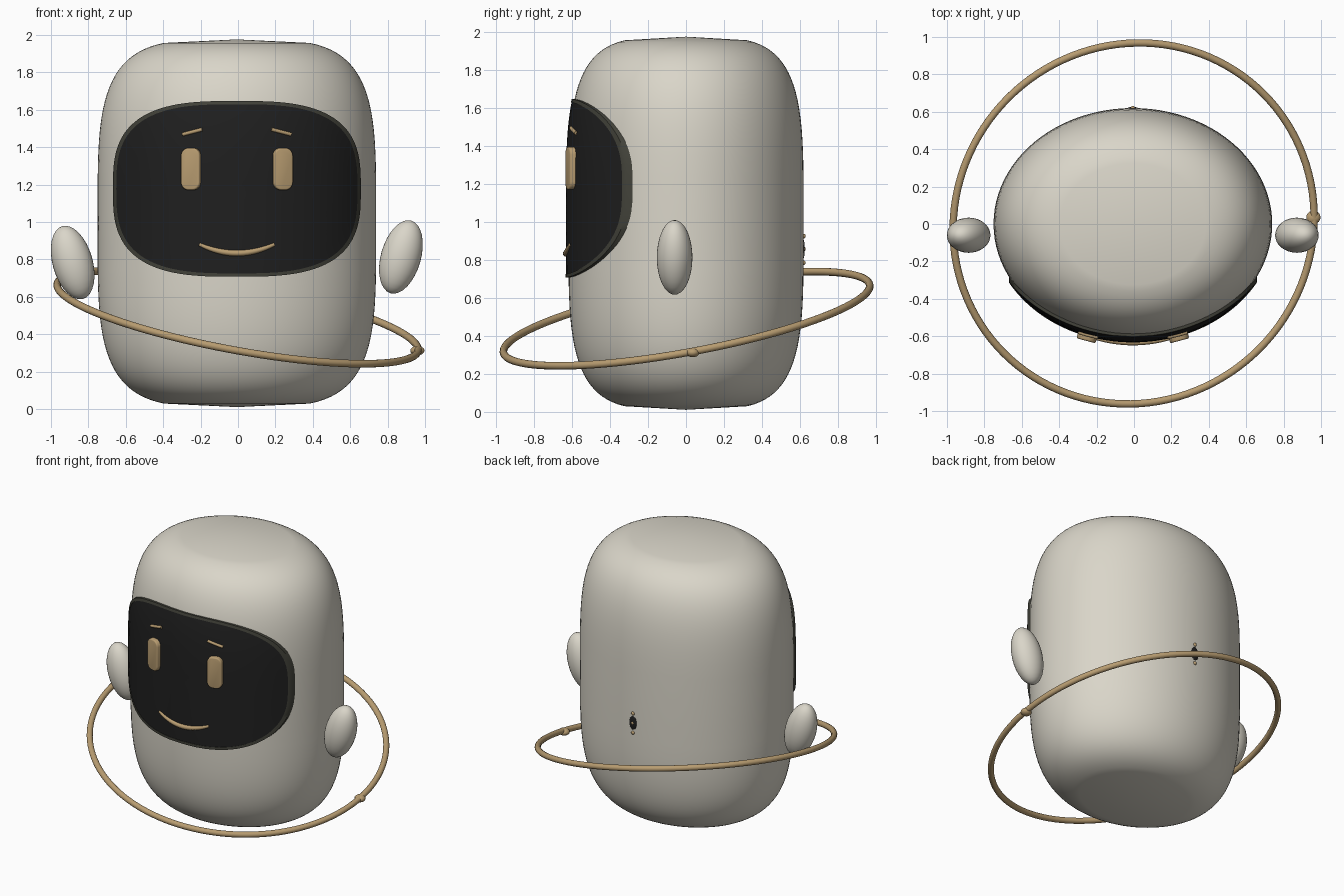
import bpy, bmesh, math
from mathutils import Matrix, Vector

if "Cube" in bpy.data.objects:
    bpy.data.objects.remove(bpy.data.objects["Cube"])

CX, CZ = -0.006, 0.993            # body centre
A, B, H = 0.745, 0.62, 0.983      # body half sizes


def material(name, rgb):
    m = bpy.data.materials.new(name)
    m.diffuse_color = (*rgb, 1)
    m.use_nodes = True
    m.node_tree.nodes["Principled BSDF"].inputs["Base Color"].default_value = m.diffuse_color
    return m


CREAM = material("warm_white", (0.70, 0.67, 0.585))
GOLD = material("brass", (0.48, 0.335, 0.165))
BLACK = material("screen_black", (0.014, 0.014, 0.014))
RIM = material("rim_grey", (0.055, 0.055, 0.042))


def finish(name, bm, *mats, angle=40):
    bmesh.ops.recalc_face_normals(bm, faces=bm.faces)
    me = bpy.data.meshes.new(name)
    bm.to_mesh(me)
    bm.free()
    ob = bpy.data.objects.new(name, me)
    bpy.context.collection.objects.link(ob)
    for m in mats:
        me.materials.append(m)
    bpy.ops.object.select_all(action='DESELECT')
    ob.select_set(True)
    bpy.context.view_layer.objects.active = ob
    bpy.ops.object.shade_smooth_by_angle(angle=math.radians(angle))
    return ob


def loft(bm, start, rings, end):
    """Closed skin from a start point through equal rings to an end point."""
    loops = [[bm.verts.new(p) for p in r] for r in rings]
    n = len(loops[0])
    bands = []
    for tip, loop in ((start, loops[0]), (end, loops[-1])):
        v = bm.verts.new(tip)
        bands.append([bm.faces.new((v, loop[i], loop[(i + 1) % n])) for i in range(n)])
    for a, b in zip(loops, loops[1:]):
        bands.append([bm.faces.new((a[i], a[(i + 1) % n], b[(i + 1) % n], b[i]))
                      for i in range(n)])
    return bands


def spow(v, e):
    return math.copysign(abs(v) ** e, v)


def front(x, z, off=0.0):
    """Point on the front of the body, pushed out by off (x from body centre)."""
    s = (1 - min(1, abs((z - CZ) / H)) ** 4) ** 0.25
    q = max(0, s * s - (x / (A + off)) ** 2)
    return Vector((CX + x, -(B + off) * math.sqrt(q), z))


def ellipsoid(name, loc, radii, mat, tilt=0, seg=32):
    bm = bmesh.new()
    bmesh.ops.create_uvsphere(
        bm, u_segments=seg, v_segments=seg // 2, radius=1,
        matrix=Matrix.Translation(loc) @ Matrix.Rotation(tilt, 4, 'Y')
        @ Matrix.Diagonal((*radii, 1)))
    return finish(name, bm, mat, angle=60)


def tube(name, pts, radii, mat, seg=12):
    """Round bar through points that run mainly along x."""
    bm = bmesh.new()
    rings = []
    for i, p in enumerate(pts):
        t = (pts[min(i + 1, len(pts) - 1)] - pts[max(i - 1, 0)]).normalized()
        u = t.cross(Vector((0, 1, 0))).normalized()
        w = t.cross(u)
        rings.append([p + radii[i] * (u * math.cos(k * math.tau / seg) + w * math.sin(k * math.tau / seg))
                      for k in range(seg)])
    loft(bm, pts[0], rings, pts[-1])
    return finish(name, bm, mat)


# Body: elliptical barrel with superellipse profile and shallow conical ends
bm = bmesh.new()
rings = []
for i in range(41):
    phi = math.radians(15.9 + (180 - 31.8) * i / 40)
    r, z = math.sin(phi) ** 0.5, spow(math.cos(phi), 0.5)
    rings.append([(CX + A * r * math.cos(k * math.tau / 96), B * r * math.sin(k * math.tau / 96),
                   CZ + H * z) for k in range(96)])
loft(bm, (CX, 0, CZ + H), rings, (CX, 0, CZ - H))
finish("body", bm, CREAM, angle=60)

# Face screen: rounded panel wrapped on the body, with a grey rim band
SX, SZ, SC = 0.663, 0.47, 1.177


def screen_ring(hw, hh, off):
    out = []
    for k in range(96):
        c, s = math.cos(k * math.tau / 96), math.sin(k * math.tau / 96)
        out.append(front(hw * spow(c, 2 / 3), SC + hh * spow(s, 2 / 3), off))
    return out


bm = bmesh.new()
rw = 0.018
steps = [screen_ring((SX - rw) * i / 14, (SZ - rw) * i / 14, 0.013) for i in range(1, 15)]
steps += [screen_ring(SX - rw, SZ - rw, 0.016), screen_ring(SX, SZ, 0.016), screen_ring(SX, SZ, -0.02)]
bands = loft(bm, front(0, SC, 0.013), steps, (CX, -0.5, SC))
for band in bands[-3:]:
    for f in band:
        f.material_index = 1
finish("face_screen", bm, BLACK, RIM)

for side, label in ((-1, "left"), (1, "right")):
    # Eyes: soft-edged upright blocks turned to follow the screen
    p = front(side * 0.24, 1.283, 0.0)
    bm = bmesh.new()
    bmesh.ops.create_cube(bm, size=1, matrix=Matrix.Diagonal((0.105, 0.08, 0.226, 1)))
    upright = [e for e in bm.edges if abs(e.verts[0].co.y - e.verts[1].co.y) > 0.01]
    bmesh.ops.bevel(bm, geom=upright, offset=0.042, segments=6, affect='EDGES', profile=0.5)
    lip = [e for e in bm.edges if all(v.co.y < -0.039 for v in e.verts)]
    bmesh.ops.bevel(bm, geom=lip, offset=0.009, segments=3, affect='EDGES', profile=0.5)
    bm.transform(Matrix.Translation(p) @ Matrix.Rotation(side * math.radians(15), 4, 'Z'))
    finish(label + "_eye", bm, GOLD)

    # Brows: thin bars, higher at the inner end
    brow = [front(side * (0.185 + 0.105 * t / 6), 1.495 - 0.027 * t / 6, 0.016) for t in range(7)]
    tube(label + "_brow", brow, [0.010] * 7, GOLD)

    # Ears: tilted floating ellipsoids
    ellipsoid(label + "_ear", (-0.884 if side < 0 else 0.871, -0.06, 0.783 if side < 0 else 0.813),
              (0.107, 0.094, 0.202), CREAM, tilt=side * math.radians(16))

# Smile
ts = [-1 + i / 10 for i in range(21)]
tube("smile", [front(0.2 * t, 0.833 + 0.047 * t * t, 0.013) for t in ts],
     [0.009 + 0.007 * (1 - t * t) for t in ts], GOLD)

# Orbit ring: tilted torus in the plane z = 0.49 - 0.185x + 0.185y
normal = Vector((0.185, -0.185, 1)).normalized()
rot = normal.to_track_quat('Z', 'Y').to_matrix().to_4x4()
bm = bmesh.new()
R, r, N, M = 0.981, 0.02, 120, 14
grid = [[bm.verts.new(((R + r * math.cos(j * math.tau / M)) * math.cos(i * math.tau / N),
                       (R + r * math.cos(j * math.tau / M)) * math.sin(i * math.tau / N),
                       r * math.sin(j * math.tau / M))) for j in range(M)] for i in range(N)]
for i in range(N):
    for j in range(M):
        a, b = grid[i], grid[(i + 1) % N]
        bm.faces.new((a[j], b[j], b[(j + 1) % M], a[(j + 1) % M]))
bm.transform(Matrix.Translation((-0.002, 0.003, 0.49)) @ rot)
finish("orbit_ring", bm, GOLD, angle=60)

# Bead on the ring
ellipsoid("ring_bead", (0.959, 0.035, 0.312), (0.038, 0.036, 0.025), GOLD, seg=20)

# Back port: dark oval with three brass studs
ellipsoid("back_port", (CX, 0.617, 0.857), (0.03, 0.009, 0.052), BLACK, seg=20)
for i, z in enumerate((0.925, 0.857, 0.785)):
    ellipsoid("back_stud_%d" % (i + 1), (CX, 0.618, z), (0.013, 0.013, 0.013), GOLD, seg=12)
